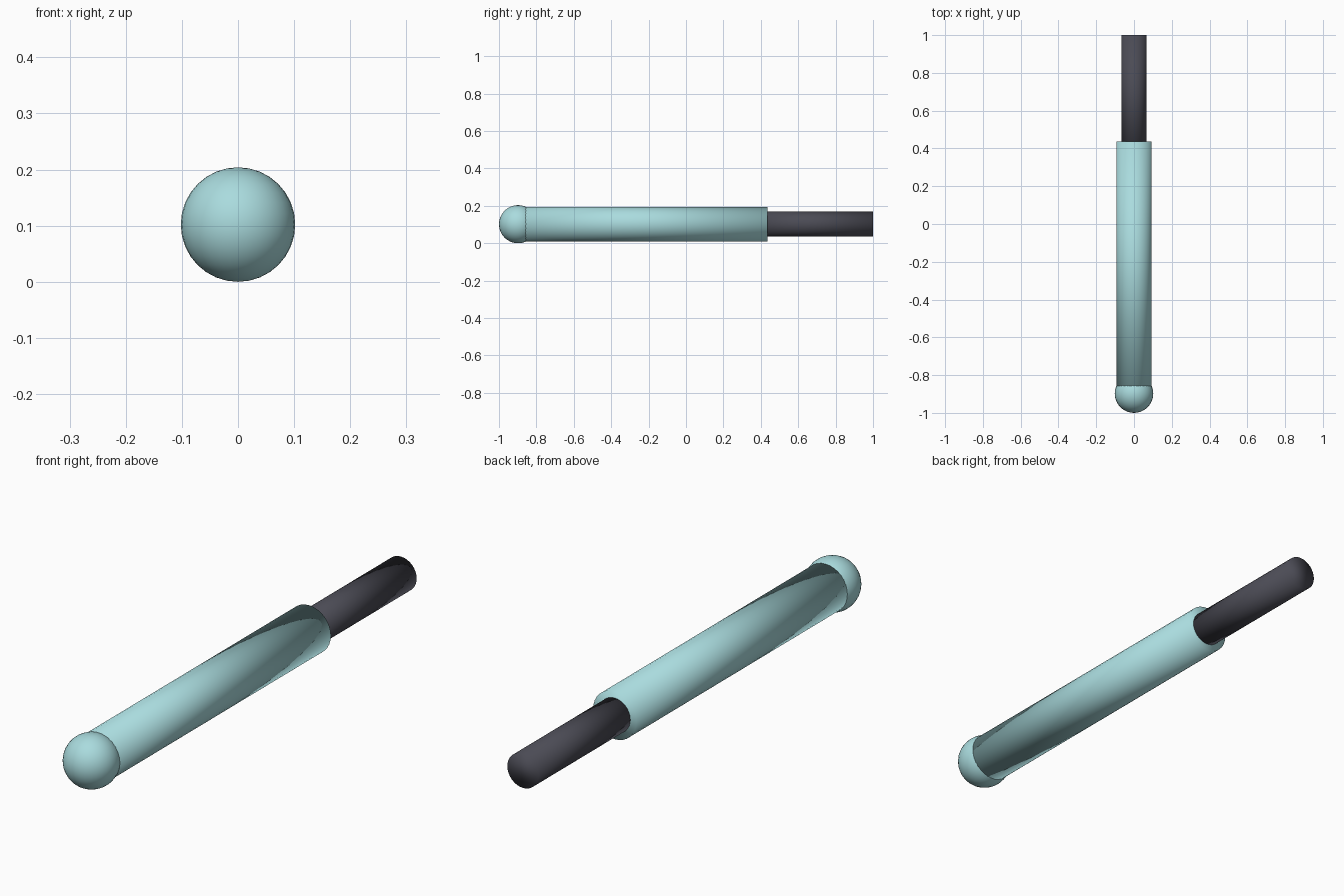
import bpy
from math import pi

cube = bpy.data.objects.get("Cube")
if cube:
    bpy.data.objects.remove(cube, do_unlink=True)

AXIS_Z = 0.102


def make_material(name, rgb):
    mat = bpy.data.materials.new(name)
    mat.use_nodes = True
    color = (*rgb, 1.0)
    mat.diffuse_color = color
    mat.node_tree.nodes["Principled BSDF"].inputs["Base Color"].default_value = color
    return mat


def finish(name, mat):
    obj = bpy.context.object
    obj.name = name
    obj.data.materials.append(mat)
    bpy.ops.object.shade_smooth()
    return obj


def rod(name, radius, y_start, y_end, mat):
    """Closed round rod lying along the y axis."""
    bpy.ops.mesh.primitive_cylinder_add(
        vertices=32, radius=radius, depth=y_end - y_start,
        location=(0, (y_start + y_end) / 2, AXIS_Z), rotation=(pi / 2, 0, 0))
    return finish(name, mat)


pale_teal = make_material("pale_teal", (0.40, 0.71, 0.73))
charcoal = make_material("charcoal", (0.07, 0.07, 0.09))

# Rounded front tip
bpy.ops.mesh.primitive_uv_sphere_add(
    segments=32, ring_count=16, radius=0.102, location=(0, -0.898, AXIS_Z))
finish("ball_tip", pale_teal)

# Main tube, seated inside the tip, and the thinner rod behind it
rod("main_tube", 0.093, -0.898, 0.437, pale_teal)
rod("rear_rod", 0.067, 0.35, 1.0, charcoal)
